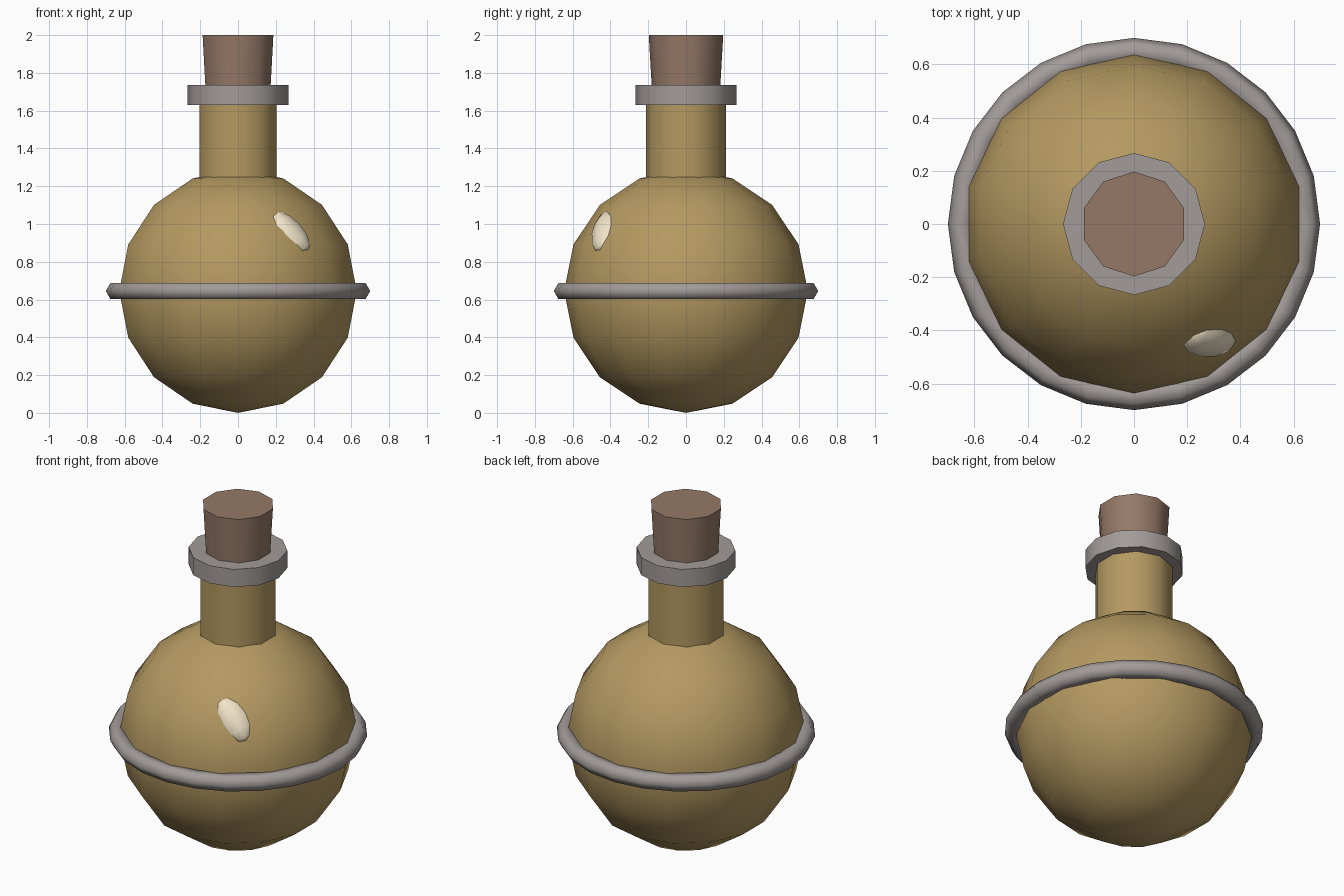
import bpy, bmesh, math
from mathutils import Matrix, Vector

if "Cube" in bpy.data.objects:
    bpy.data.objects.remove(bpy.data.objects["Cube"])


def material(name, rgb):
    mat = bpy.data.materials.new(name)
    mat.diffuse_color = (*rgb, 1)
    mat.use_nodes = True
    mat.node_tree.nodes["Principled BSDF"].inputs["Base Color"].default_value = mat.diffuse_color
    return mat


def finish(name, bm, mat, angle=40):
    bmesh.ops.recalc_face_normals(bm, faces=bm.faces)
    mesh = bpy.data.meshes.new(name)
    bm.to_mesh(mesh)
    bm.free()
    mesh.materials.append(mat)
    obj = bpy.data.objects.new(name, mesh)
    bpy.context.collection.objects.link(obj)
    bpy.ops.object.select_all(action='DESELECT')
    obj.select_set(True)
    bpy.context.view_layer.objects.active = obj
    bpy.ops.object.shade_smooth_by_angle(angle=math.radians(angle))
    return obj


def cylinder(name, sides, r_bottom, r_top, z0, z1, mat):
    # capped prism with a corner on the y axis
    bm = bmesh.new()
    rings = []
    for r, z in ((r_bottom, z0), (r_top, z1)):
        ring = []
        for i in range(sides):
            a = 2 * math.pi * i / sides
            ring.append(bm.verts.new((r * math.sin(a), r * math.cos(a), z)))
        rings.append(ring)
        bm.faces.new(ring)
    for i in range(sides):
        j = (i + 1) % sides
        bm.faces.new((rings[0][i], rings[0][j], rings[1][j], rings[1][i]))
    return finish(name, bm, mat)


glass = material("amber_glass", (0.46, 0.32, 0.12))
metal = material("metal", (0.36, 0.33, 0.32))
cork_brown = material("cork_brown", (0.30, 0.19, 0.135))
cream = material("cream", (0.88, 0.78, 0.58))

# Round flask body: rings revolved around z, corner on the y axis
SEG, RINGS, R = 14, 8, 0.645
bm = bmesh.new()
profile = [bm.verts.new((0, R * math.sin(math.pi * k / RINGS),
                         R - R * math.cos(math.pi * k / RINGS)))
           for k in range(RINGS + 1)]
edges = [bm.edges.new(pair) for pair in zip(profile, profile[1:])]
bmesh.ops.spin(bm, geom=profile + edges, cent=(0, 0, 0), axis=(0, 0, 1),
               angle=2 * math.pi, steps=SEG, use_merge=True)
bmesh.ops.remove_doubles(bm, verts=bm.verts, dist=1e-4)
finish("flask_body", bm, glass)

# Neck, collar and tapered cork
cylinder("neck", 10, 0.213, 0.213, 1.22, 1.68, glass)
cylinder("collar", 12, 0.267, 0.267, 1.63, 1.735, metal)
cylinder("cork", 10, 0.177, 0.197, 1.65, 2.0, cork_brown)

# Band around the belly: hexagonal tube in 24 segments
MAJOR, TUBE, N = 0.65, 0.05, 24
bm = bmesh.new()
grid = []
for i in range(N):
    a = 2 * math.pi * i / N
    row = []
    for k in range(6):
        b = math.pi * k / 3
        r = MAJOR + TUBE * math.cos(b)
        row.append(bm.verts.new((r * math.cos(a), r * math.sin(a),
                                 R + TUBE * math.sin(b))))
    grid.append(row)
for i in range(N):
    for k in range(6):
        i2, k2 = (i + 1) % N, (k + 1) % 6
        bm.faces.new((grid[i][k], grid[i2][k], grid[i2][k2], grid[i][k2]))
finish("belly_band", bm, metal, 75)

# Highlight blob: flattened ellipsoid lying on the glass
center = Vector((0.28, -0.44, 0.96))
normal = (center - Vector((0, 0, R))).normalized()
long_axis = Vector((0.17, -0.026, -0.19))
long_axis = (long_axis - normal * long_axis.dot(normal)).normalized()
side = long_axis.cross(normal)
frame = Matrix((side, normal, long_axis)).transposed().to_4x4()
bm = bmesh.new()
bmesh.ops.create_uvsphere(
    bm, u_segments=8, v_segments=6, radius=1,
    matrix=Matrix.Translation(center) @ frame @ Matrix.Diagonal((0.08, 0.04, 0.135, 1)))
finish("highlight", bm, cream, 50)
